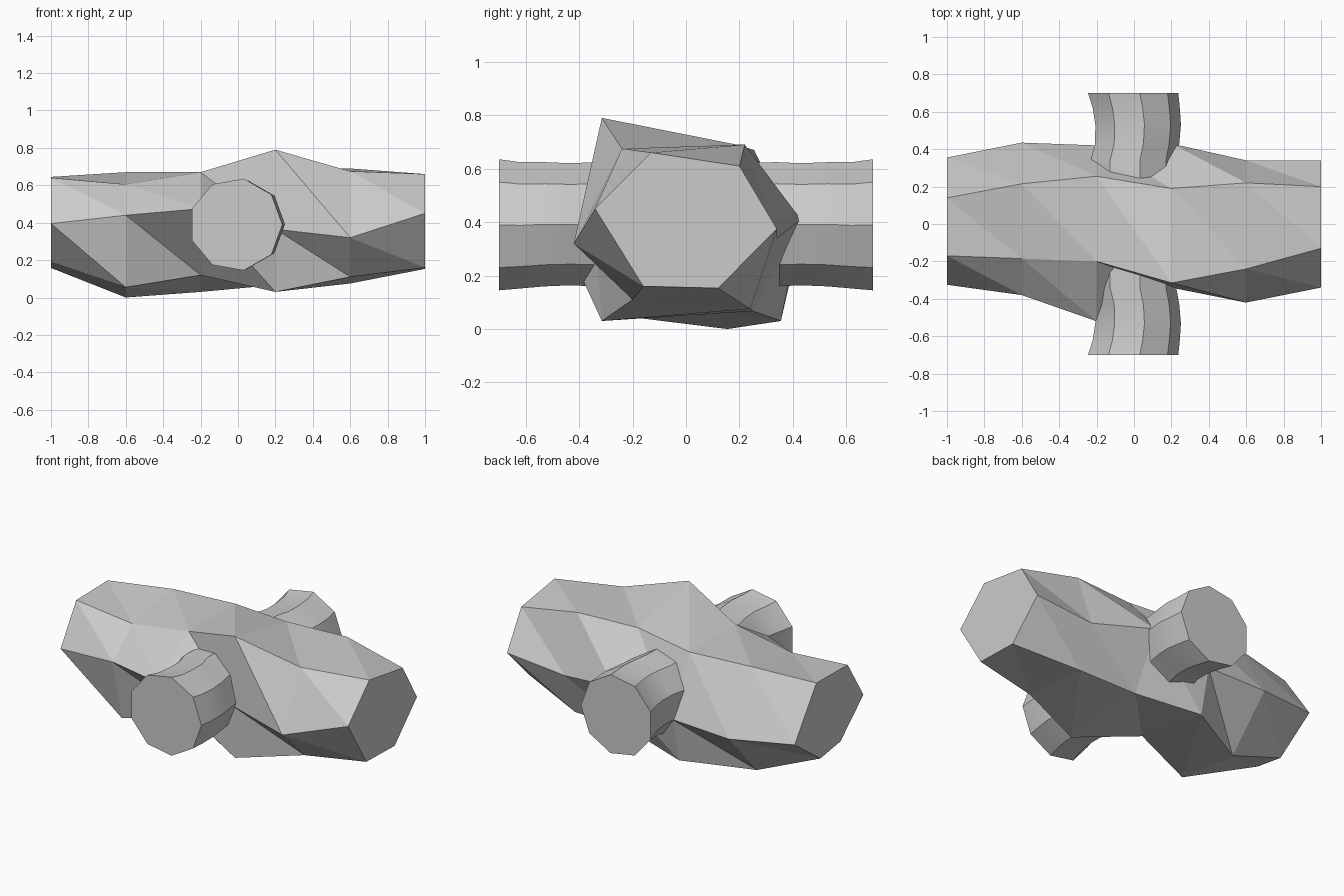
import bpy, math

if "Cube" in bpy.data.objects:
    bpy.data.objects.remove(bpy.data.objects["Cube"])

grey = bpy.data.materials.new("plain_grey")
grey.diffuse_color = (0.6, 0.6, 0.6, 1)
grey.use_nodes = True
grey.node_tree.nodes["Principled BSDF"].inputs["Base Color"].default_value = grey.diffuse_color


def loft(name, rings, split=False):
    """Skin a list of equal-sized rings and cap both ends."""
    n = len(rings[0])
    verts = [p for r in rings for p in r]
    faces = [tuple(range(n - 1, -1, -1)),
             tuple(range(len(verts) - n, len(verts)))]
    for i in range(len(rings) - 1):
        for j in range(n):
            a, b = i * n + (j - 1) % n, i * n + j
            c, d = b + n, a + n
            faces += [(a, b, d), (b, c, d)] if split else [(a, b, c, d)]
    me = bpy.data.meshes.new(name)
    me.from_pydata(verts, [], faces)
    me.materials.append(grey)
    ob = bpy.data.objects.new(name, me)
    bpy.context.collection.objects.link(ob)
    bpy.ops.object.select_all(action='DESELECT')
    ob.select_set(True)
    bpy.context.view_layer.objects.active = ob
    bpy.ops.object.mode_set(mode='EDIT')
    bpy.ops.mesh.select_all(action='SELECT')
    bpy.ops.mesh.normals_make_consistent(inside=False)
    bpy.ops.object.mode_set(mode='OBJECT')
    return ob


# Long irregular six-sided log: (y, z) corners of each section along x
sections = {
    -1.0: [(-.17, .64), (.14, .645), (.355, .34), (.10, .158), (-.10, .19), (-.325, .395)],
    -0.6: [(-.185, .605), (.215, .67), (.435, .30), (.155, .0), (-.29, .055), (-.38, .44)],
    -0.2: [(-.20, .67), (.255, .67), (.42, .31), (.355, .03), (-.165, .12), (-.52, .475)],
    0.2: [(-.315, .79), (.19, .69), (.43, .41), (.25, .067), (-.315, .03), (-.34, .365)],
    0.6: [(-.24, .675), (.22, .69), (.34, .34), (.24, .075), (-.20, .11), (-.42, .32)],
    1.0: [(-.13, .66), (.20, .61), (.34, .375), (.12, .153), (-.16, .16), (-.34, .45)],
}
loft("log", [[(x, y, z) for y, z in s] for x, s in sections.items()], split=True)

# Nine-sided cross bar, gently wavy: (|y|, centre x, centre z, radius)
half = [(.70, -.012, .39, .249), (.62, .005, .388, .24), (.53, .015, .392, .236),
        (.43, .01, .392, .232), (.34, -.01, .392, .236), (.2, -.01, .39, .235)]
profile = [(-y, x, z, r) for y, x, z, r in half] + half[::-1]
rings = []
for y, x, z, r in profile:
    rings.append([(x + r * math.cos(k * math.tau / 9), y,
                   z + r * math.sin(k * math.tau / 9)) for k in range(9)])
bar = loft("cross_bar", rings)
bpy.ops.object.shade_smooth_by_angle(angle=math.radians(25))
